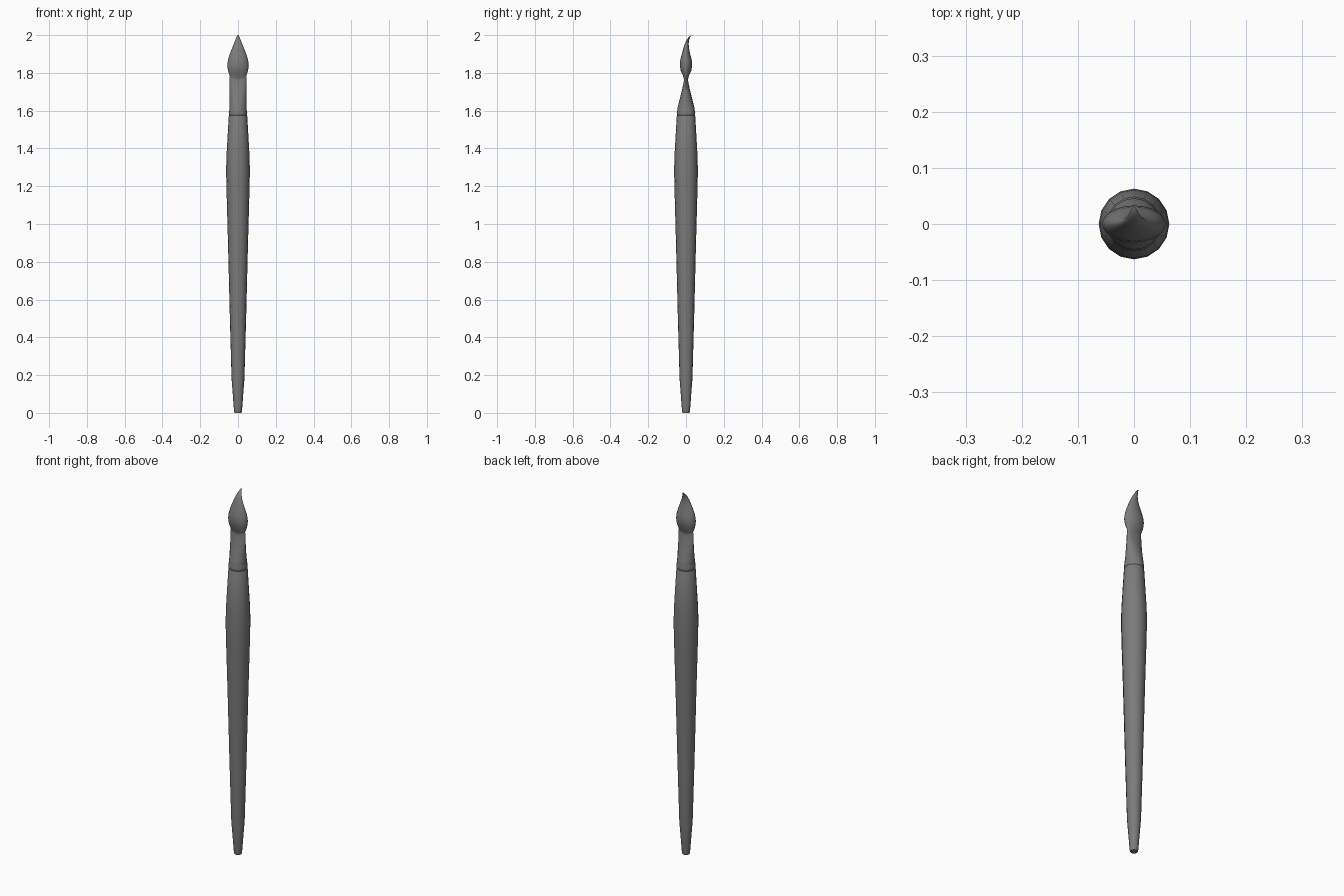
import bpy, bmesh
from math import cos, sin, pi, copysign

if "Cube" in bpy.data.objects:
    bpy.data.objects.remove(bpy.data.objects["Cube"])

dark = bpy.data.materials.new("dark_grey")
dark.diffuse_color = (.2, .2, .2, 1)
dark.use_nodes = True
dark.node_tree.nodes["Principled BSDF"].inputs["Base Color"].default_value = dark.diffuse_color


def loft(name, rings, sides, power=1.0):
    """Skin rings of (z, half width x, half depth y, y offset), capped at both ends."""
    bm = bmesh.new()
    loops = []
    for z, rx, ry, oy in rings:
        loop = []
        for i in range(sides):
            a = 2 * pi * i / sides
            s = sin(a)
            y = copysign(abs(s) ** power, s) * ry + oy
            loop.append(bm.verts.new((rx * cos(a), y, z)))
        loops.append(loop)
    for lo, hi in zip(loops, loops[1:]):
        for i in range(sides):
            j = (i + 1) % sides
            bm.faces.new((lo[i], lo[j], hi[j], hi[i]))
    bm.faces.new(loops[0][::-1])
    bm.faces.new(loops[-1])
    bmesh.ops.recalc_face_normals(bm, faces=bm.faces)
    mesh = bpy.data.meshes.new(name)
    bm.to_mesh(mesh)
    bm.free()
    mesh.materials.append(dark)
    ob = bpy.data.objects.new(name, mesh)
    bpy.context.collection.objects.link(ob)
    bpy.ops.object.select_all(action='DESELECT')
    ob.select_set(True)
    bpy.context.view_layer.objects.active = ob
    bpy.ops.object.shade_smooth_by_angle(angle=0.8)
    return ob


# Tapered round handle
handle = [(0, .019), (.01, .021), (.18, .034), (.5, .043), (.9, .053),
          (1.15, .060), (1.28, .063), (1.36, .061), (1.57, .049), (1.58, .044)]
loft("handle", [(z, r, r, 0) for z, r in handle], 16)

# Metal ferrule: crimped round base pinched flat toward the bristles
loft("ferrule", [(1.57, .043, .043, 0), (1.578, .048, .048, 0),
                 (1.592, .049, .049, 0), (1.602, .046, .046, 0),
                 (1.612, .046, .046, 0), (1.63, .045, .041, 0),
                 (1.69, .045, .026, 0), (1.74, .045, .014, 0),
                 (1.762, .045, .011, 0), (1.782, .044, .011, 0)], 16)

# Bristle head: flattened teardrop whose tip curls backward
loft("bristles", [(1.765, .040, .010, 0), (1.785, .044, .016, 0),
                  (1.81, .053, .028, 0), (1.84, .057, .033, 0),
                  (1.87, .053, .030, 0), (1.90, .044, .022, 0),
                  (1.93, .032, .015, .001), (1.955, .022, .010, .004),
                  (1.975, .014, .007, .010), (1.99, .008, .004, .019),
                  (2.0, .003, .001, .029)], 24, 1.1)
